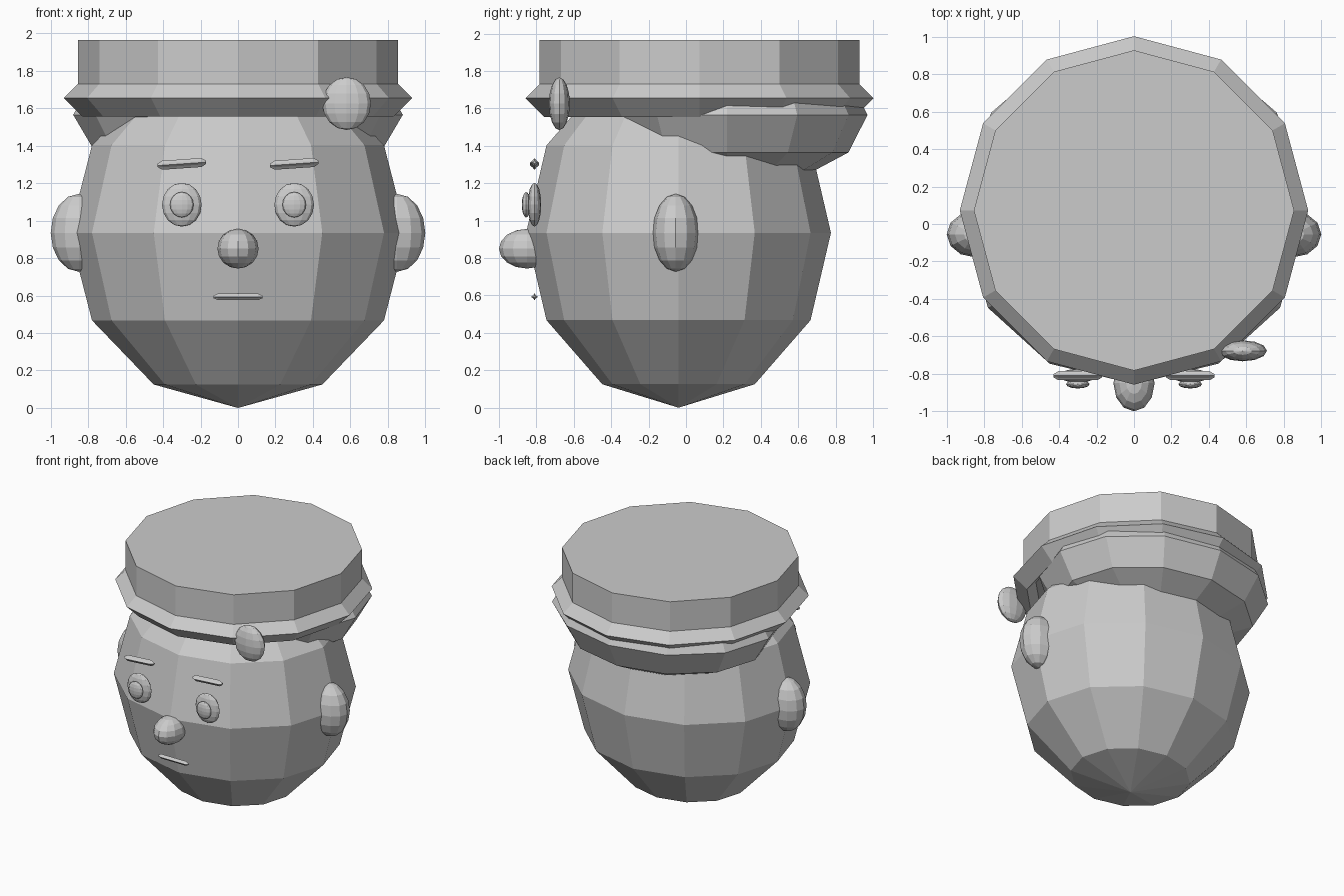
import bpy
from math import radians, pi

if "Cube" in bpy.data.objects:
    bpy.data.objects.remove(bpy.data.objects["Cube"])


def ball(name, loc, radii, seg=12, rings=8, rot=(0, 0, 0)):
    """Flat-shaded ellipsoid."""
    bpy.ops.mesh.primitive_uv_sphere_add(segments=seg, ring_count=rings, radius=1,
                                         location=loc, rotation=rot)
    ob = bpy.context.object
    ob.name = name
    ob.scale = radii
    return ob


def bar(name, loc, half_len, radius, tilt=0):
    """Thin spindle along x with tapered ends."""
    end = 0.025
    profile = [(-half_len, radius * 0.35), (-half_len + end, radius),
               (half_len - end, radius), (half_len, radius * 0.35)]
    n = 8
    unit = [(0, 1), (0.45, 0.45), (1, 0), (0.45, -0.45),
            (0, -1), (-0.45, -0.45), (-1, 0), (-0.45, 0.45)]
    verts = [(x, r * y, r * z) for x, r in profile for y, z in unit]
    faces = [(i * n + j, (i + 1) * n + j, (i + 1) * n + (j + 1) % n, i * n + (j + 1) % n)
             for i in range(3) for j in range(n)]
    faces += [tuple(range(n)), tuple(reversed(range(3 * n, 4 * n)))]
    mesh = bpy.data.meshes.new(name)
    mesh.from_pydata(verts, [], faces)
    ob = bpy.data.objects.new(name, mesh)
    bpy.context.collection.objects.link(ob)
    ob.location = loc
    ob.rotation_euler = (0, radians(-tilt), 0)
    return ob


# Head and the hair peeking out under the hat
ball("head", (0, -0.04, 0.935), (0.90, 0.815, 0.935), 12, 6)
ball("hair", (0, 0.22, 1.565), (0.88, 0.75, 0.40), 12, 6)

# Paired features
for side, s in (("left", -1), ("right", 1)):
    ball(f"{side}_ear", (0.85 * s, -0.055, 0.935), (0.15, 0.123, 0.208))
    ball(f"{side}_eye", (0.30 * s, -0.81, 1.085), (0.106, 0.036, 0.117))
    ball(f"{side}_pupil", (0.30 * s, -0.855, 1.085), (0.063, 0.023, 0.068))
    bar(f"{side}_eyebrow", (0.30 * s, -0.81, 1.303), 0.13, 0.024, 4)

# Nose and mouth
ball("nose", (0, -0.85, 0.85), (0.11, 0.15, 0.106))
bar("mouth", (0, -0.81, 0.593), 0.132, 0.018)

# Hat crown
bpy.ops.mesh.primitive_cylinder_add(vertices=12, radius=0.855, depth=0.345,
                                    location=(0, 0.0725, 1.7925))
bpy.context.object.name = "hat_crown"

# Hat band with a diamond cross-section
bpy.ops.mesh.primitive_torus_add(major_segments=12, minor_segments=4, major_radius=0.83,
                                 minor_radius=0.10, location=(0, 0.0725, 1.655))
band = bpy.context.object
band.name = "hat_band"
for p in band.data.polygons:
    p.use_smooth = False

# Pompom on the band
ball("pompom", (0.58, -0.677, 1.625), (0.13, 0.056, 0.141))
